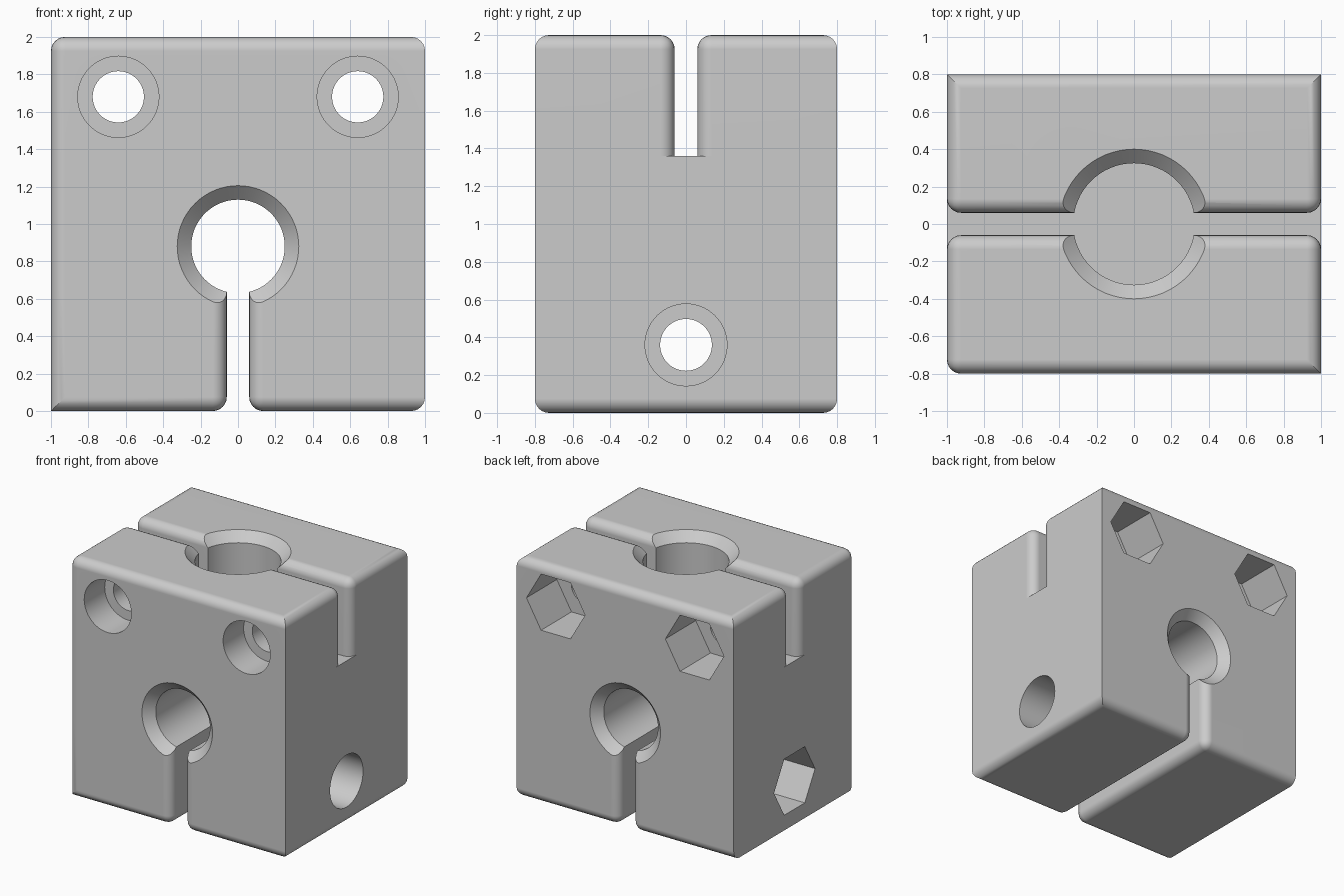
import bpy, bmesh, math

if "Cube" in bpy.data.objects:
    bpy.data.objects.remove(bpy.data.objects["Cube"])

grey = bpy.data.materials.new("plain grey")
grey.diffuse_color = (0.6, 0.6, 0.6, 1)
grey.use_nodes = True
grey.node_tree.nodes["Principled BSDF"].inputs["Base Color"].default_value = grey.diffuse_color

FILLET = 0.075
GAP = 0.06          # half width of both clamp slots
TOP_FLOOR = 1.36    # floor of the upper slot
LOW_TOP = 0.65      # upper end of the lower slot, inside the cross bore


def finish(bm, name):
    bmesh.ops.recalc_face_normals(bm, faces=bm.faces)
    for v in bm.verts:
        v.co = [round(c, 5) for c in v.co]
    mesh = bpy.data.meshes.new(name)
    bm.to_mesh(mesh)
    bm.free()
    mesh.materials.append(grey)
    obj = bpy.data.objects.new(name, mesh)
    bpy.context.collection.objects.link(obj)
    return obj


def near(a, b):
    return abs(a - b) < 1e-4


def filleted_box(name, lo, hi, rounded):
    """Box whose edges are rounded where rounded(midpoint, direction) is true."""
    bm = bmesh.new()
    bmesh.ops.create_cube(bm, size=1)
    for v in bm.verts:
        v.co = [hi[i] if v.co[i] > 0 else lo[i] for i in range(3)]
    picked = []
    for e in bm.edges:
        a, b = e.verts[0].co, e.verts[1].co
        direction = max(range(3), key=lambda i: abs(a[i] - b[i]))
        if rounded((a + b) / 2, direction):
            picked.append(e)
    bmesh.ops.bevel(bm, geom=picked, offset=FILLET, offset_type='OFFSET',
                    segments=6, profile=0.5, affect='EDGES')
    return finish(bm, name)


def turned(name, axis, centre, profile, sides=64):
    """Solid of stacked rings (radius, position) along axis 'x', 'y' or 'z'."""
    bm = bmesh.new()
    rings = []
    for r, t in profile:
        ring = []
        for k in range(sides):
            ang = 2 * math.pi * k / sides
            u = centre[0] + r * math.cos(ang)
            w = centre[1] + r * math.sin(ang)
            co = {'x': (t, u, w), 'y': (u, t, w), 'z': (u, w, t)}[axis]
            ring.append(bm.verts.new(co))
        rings.append(ring)
    for a, b in zip(rings, rings[1:]):
        for k in range(sides):
            n = (k + 1) % sides
            bm.faces.new((a[k], a[n], b[n], b[k]))
    bm.faces.new(rings[0])
    bm.faces.new(rings[-1])
    obj = finish(bm, name)
    obj.hide_render = True
    return obj


def combine(target, other, operation, keep=False):
    mod = target.modifiers.new("combine", 'BOOLEAN')
    mod.operation = operation
    mod.solver = 'EXACT'
    mod.object = other
    bpy.context.view_layer.objects.active = target
    bpy.ops.object.modifier_apply(modifier=mod.name)
    if not keep:
        bpy.data.objects.remove(other, do_unlink=True)


def front_left(m, d):
    return d == 2 and near(m.x, -1) and near(m.y, -0.8)


def upper_edges(m, d):
    return near(m.z, 2) or (d == 2 and near(abs(m.y), GAP)) or front_left(m, d)


def lower_edges(m, d):
    bottom = near(m.z, 0) and not (d == 1 and near(m.x, -1))
    return bottom or (d == 2 and near(abs(m.x), GAP)) or front_left(m, d)


# Solid middle of the block
body = filleted_box("clamp_block", (-1, -0.8, LOW_TOP), (1, 0.8, TOP_FLOOR), front_left)

# Upper jaws, front and back, with the blind upright bore
upright = turned("upright_bore", 'z', (0, 0),
                 [(0.325, 1.2), (0.325, 1.925), (0.40, 2.0), (0.50, 2.1)])
for s in (-1, 1):
    y0, y1 = sorted((s * GAP, s * 0.8))
    jaw = filleted_box("upper_jaw", (-1, y0, TOP_FLOOR), (1, y1, 2), upper_edges)
    combine(jaw, upright, 'DIFFERENCE', keep=True)
    combine(body, jaw, 'UNION')
bpy.data.objects.remove(upright, do_unlink=True)

# Lower jaws, left and right
for s in (-1, 1):
    x0, x1 = sorted((s * GAP, s * 1.0))
    jaw = filleted_box("lower_jaw", (x0, -0.8, 0), (x1, 0.8, LOW_TOP), lower_edges)
    combine(body, jaw, 'UNION')

# Cross bore with a chamfer at both ends
cutters = [turned("cross_bore", 'y', (0, 0.88),
                  [(0.425, -0.9), (0.25, -0.725), (0.25, 0.725), (0.425, 0.9)])]

# Upper bolt holes: round recess in front, hexagonal nut pocket behind
for x in (-0.64, 0.64):
    cutters.append(turned("bolt_hole", 'y', (x, 1.68),
                          [(0.217, -0.9), (0.217, -0.53), (0.137, -0.53), (0.137, 0.6)]))
    cutters.append(turned("nut_pocket", 'y', (x, 1.68), [(0.27, 0.4), (0.27, 0.9)], 6))

# Lower bolt hole: round recess on the right, nut pocket on the left
cutters.append(turned("side_bolt_hole", 'x', (0, 0.36),
                      [(0.217, 1.1), (0.217, 0.53), (0.137, 0.53), (0.137, -0.6)]))
cutters.append(turned("side_nut_pocket", 'x', (0, 0.36), [(0.27, -0.45), (0.27, -1.1)], 6))

for cutter in cutters:
    combine(body, cutter, 'DIFFERENCE')

# Smooth fillets and bores, crisp edges elsewhere
bpy.ops.object.select_all(action='DESELECT')
body.select_set(True)
bpy.context.view_layer.objects.active = body
bpy.ops.object.shade_smooth_by_angle(angle=math.radians(30))
weighted = body.modifiers.new("even_shading", 'WEIGHTED_NORMAL')
weighted.keep_sharp = True
